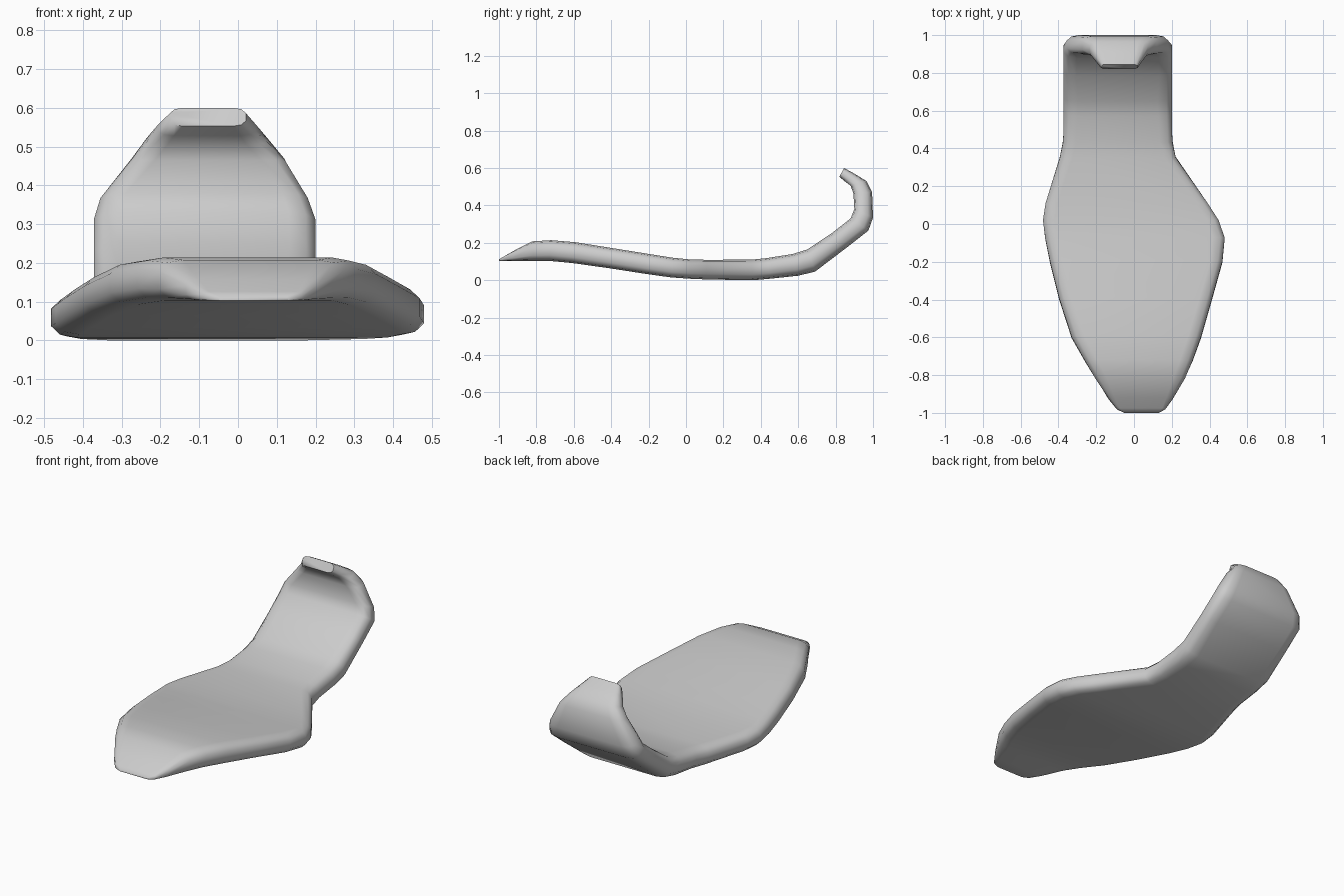
import bpy, bmesh, math

# Stations along the sole: outer (y, z), inner (y, z), left x, right x
stations = [
    (-1.00, .103, -1.00, .112, -.05, .13),
    (-.985, .103, -.975, .126, -.09, .165),
    (-.93, .103, -.92, .158, -.135, .205),
    (-.81, .103, -.82, .208, -.205, .27),
    (-.73, .103, -.72, .214, -.26, .31),
    (-.61, .092, -.59, .203, -.33, .355),
    (-.41, .064, -.39, .171, -.395, .412),
    (-.21, .033, -.19, .139, -.445, .468),
    (-.08, .015, -.07, .120, -.47, .48),
    (.02, .008, .02, .111, -.482, .448),
    (.11, .004, .11, .109, -.468, .39),
    (.36, .000, .35, .110, -.392, .22),
    (.45, .008, .43, .118, -.375, .203),
    (.60, .024, .57, .140, -.372, .20),
    (.69, .046, .65, .165, -.372, .20),
    (.86, .175, .78, .252, -.372, .20),
    (.975, .265, .88, .330, -.372, .20),
    (1.00, .335, .90, .380, -.355, .18),
    (.995, .470, .895, .465, -.275, .12),
    (.965, .530, .880, .505, -.235, .075),
    (.90, .570, .850, .528, -.205, .045),
    (.845, .600, .820, .553, -.175, .02),
]

# Rounded half section: inset from the side edge, height through the thickness
corner = [(.60, 0), (.22, .07), (0, .28), (0, .72), (.22, .93), (.60, 1)]

def ring(bm, s):
    yo, zo, yi, zi, xl, xr = s
    t = math.hypot(yi - yo, zi - zo)
    pt = lambda x, v: bm.verts.new((x, yo + (yi - yo) * v, zo + (zi - zo) * v))
    right = [pt(xr - i * t, v) for i, v in corner]
    left = [pt(xl + i * t, v) for i, v in reversed(corner)]
    return right + left

# Loft the rings into one curved slab and close both ends
bm = bmesh.new()
rings = [ring(bm, s) for s in stations]
n = len(rings[0])
for a, b in zip(rings, rings[1:]):
    for i in range(n):
        j = (i + 1) % n
        bm.faces.new((a[i], a[j], b[j], b[i]))
bm.faces.new(rings[0])
bm.faces.new(rings[-1])
bmesh.ops.recalc_face_normals(bm, faces=bm.faces)
mesh = bpy.data.meshes.new("curved_sole")
bm.to_mesh(mesh)
bm.free()

sole = bpy.data.objects.new("curved_sole", mesh)
bpy.context.collection.objects.link(sole)
bpy.context.view_layer.objects.active = sole
sole.select_set(True)
bpy.ops.object.shade_smooth_by_angle(angle=math.radians(60))
